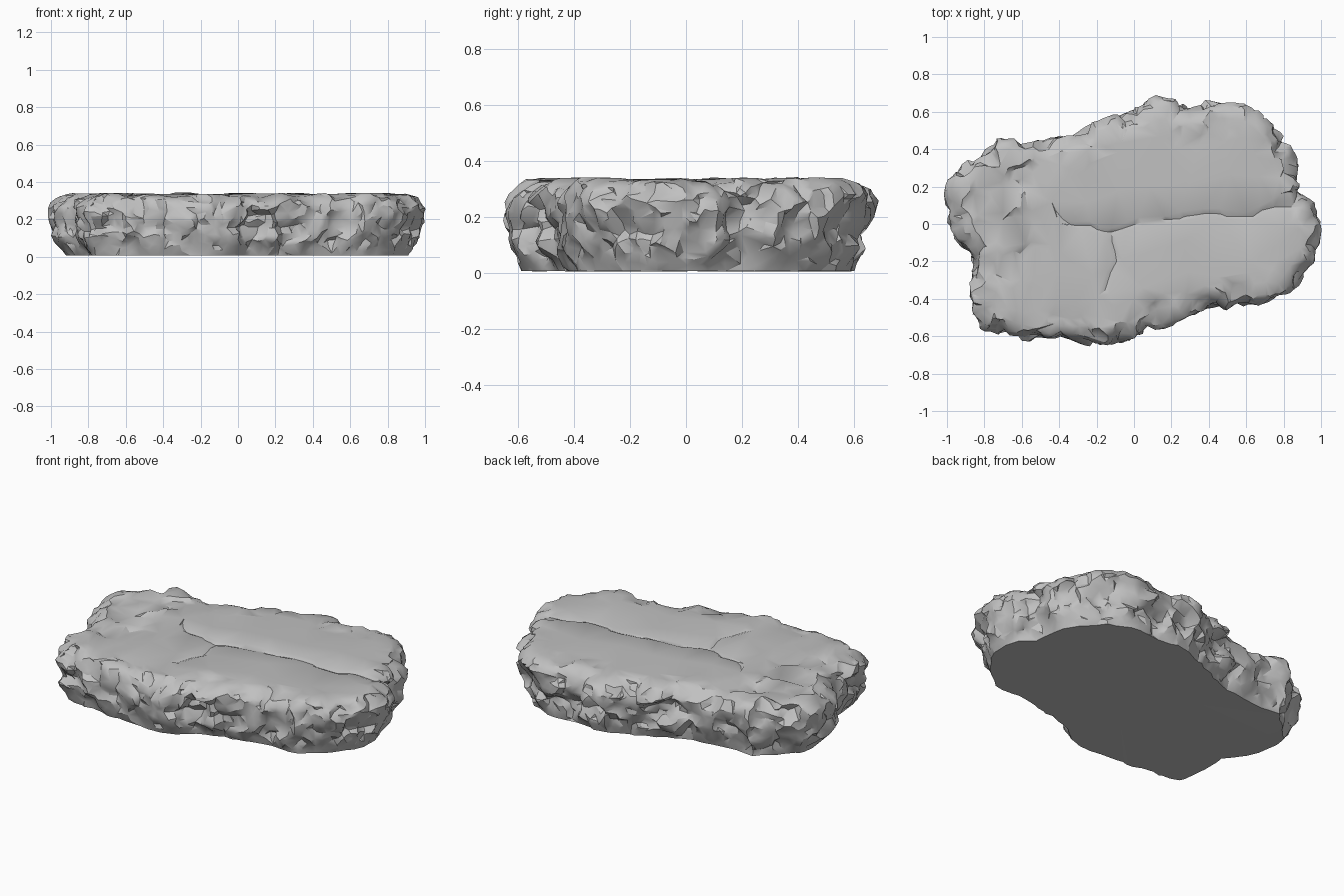
import bpy
import bmesh
from mathutils import Vector, noise

cube = bpy.data.objects.get("Cube")
if cube:
    bpy.data.objects.remove(cube, do_unlink=True)

# Plan outline of the slab, counter-clockwise
OUTLINE = [Vector(p) for p in (
    (1, -.02), (.97, .12), (.9, .18), (.87, .36), (.8, .49), (.67, .6), (.5, .66),
    (.3, .64), (.1, .66), (0, .62), (-.15, .55), (-.27, .5), (-.5, .43), (-.73, .46),
    (-.85, .37), (-.97, .25), (-1, .17), (-.98, -.03), (-.93, -.13), (-.87, -.22),
    (-.88, -.48), (-.8, -.59), (-.6, -.61), (-.36, -.64), (-.12, -.66), (0, -.62),
    (.1, -.55), (.35, -.48), (.5, -.44), (.68, -.45), (.85, -.33), (.97, -.2))]
# Height, inset, and extra inset of the two ends, for each ring up the side
BASE = .006
PROFILE = ((BASE, .06, .03), (.05, .042, .02), (.12, .018, 0), (.2, .006, 0),
           (.27, .006, 0), (.31, .027, .01), (.335, .07, .02))
# Long crack across the top, and the short ones beside it
LONG_CRACK = [Vector(p) for p in (
    (-.42, .08), (-.33, 0), (-.12, -.03), (.05, .02), (.3, .05), (.6, .06), (.95, .12))]
SIDE_CRACKS = [
    [Vector(p) for p in ((-.12, -.03), (-.1, -.2), (-.16, -.36))],
    [Vector(p) for p in ((.24, .55), (.22, .42))],
    [Vector(p) for p in ((-.62, .22), (-.56, .08))],
]


def clamp(v, low=0.0, high=1.0):
    return max(low, min(high, v))


def nearest(p, a, b):
    """Distance from p to the segment a-b, and the closest point."""
    d = b - a
    q = a + d * clamp((p - a).dot(d) / d.length_squared)
    return (p - q).length, q


def path_distance(p, path):
    return min((nearest(p, a, b) for a, b in zip(path, path[1:])), key=lambda t: t[0])


def border(p):
    """Distance to the outline and the outward direction there."""
    best = None
    for i, a in enumerate(OUTLINE):
        b = OUTLINE[(i + 1) % len(OUTLINE)]
        dist = nearest(p, a, b)[0]
        if best is None or dist < best[0]:
            best = (dist, Vector((b.y - a.y, a.x - b.x)).normalized())
    return best


def plane(q, centre):
    """Randomly raised and tilted plane belonging to one stone cell."""
    lift = noise.noise_vector(centre * 5.3)
    tilt = noise.noise_vector(centre * 3.7 + Vector((9, 4, 2)))
    return clamp(lift.x * 1.4 + tilt.dot(q - centre) * 1.6, -1, 1)


def chip(p, size, shift):
    """Broken-stone relief: tilted planes joined by sloping breaks."""
    q = p / size + Vector((shift, shift, shift))
    gaps, centres = noise.voronoi(q)
    own = .5 + .5 * clamp((gaps[1] - gaps[0]) / .25)
    return own * plane(q, centres[0]) + (1 - own) * plane(q, centres[1])


def inset_ring(amount, ends):
    count = len(OUTLINE)
    for i, p in enumerate(OUTLINE):
        t = OUTLINE[(i + 1) % count] - OUTLINE[i - 1]
        out = Vector((t.y, -t.x)).normalized()
        yield p - out * (amount + ends * abs(out.x))


def weather(co):
    """Move one point of the plain slab to its broken position."""
    flat = co.xy
    dist, out = border(flat)
    # Chipped sides, fading out at the base and towards the middle
    amount = .04 * chip(co, .12, 3) + .016 * chip(co, .065, 8) - .007
    # Ragged bedding seam at mid height
    seam = .16 + .05 * noise.noise(Vector((flat.x * 4, flat.y * 4, 1)))
    amount -= .02 * clamp(1 - abs(co.z - seam) / .04) * clamp(.4 + 2 * noise.noise(co * 5))
    side = clamp((.16 - dist) / .08) * (.3 + .7 * clamp(co.z / .08))
    flat = flat + out * amount * side
    z = co.z
    if z > .2:
        # Chipped rim, and rougher ground at the left end of the top
        upper = clamp((z - .2) / .1)
        rim = clamp((.22 - dist) / .14)
        rough = max(rim, .8 * clamp((-.45 - co.x) / .15))
        z += upper * rough * min(.006, .026 * chip(co, .14, 5) - .003)
        # Large flat plates, with the front one slightly lower
        wander = co.xy + .03 * noise.noise_vector(co * 7).xy
        crack, q = path_distance(wander, LONG_CRACK)
        if co.x > -.4 and wander.y < q.y:
            z -= .006 * upper * clamp(1 - crack / .3)
        z -= .01 * upper * clamp(1 - crack / .02)
        for path in SIDE_CRACKS:
            z -= .01 * upper * clamp(1 - path_distance(wander, path)[0] / .02)
        z += .003 * upper * noise.noise(co * 4)
    return Vector((flat.x, flat.y, BASE if co.z < BASE + .01 else z))


def bake(obj):
    """Replace the mesh by its modified result."""
    graph = bpy.context.evaluated_depsgraph_get()
    mesh = bpy.data.meshes.new_from_object(obj.evaluated_get(graph))
    obj.modifiers.clear()
    obj.data = mesh


# Plain slab lofted from inset rings
bm = bmesh.new()
rings = [[bm.verts.new((p.x, p.y, z)) for p in inset_ring(inset, ends)]
         for z, inset, ends in PROFILE]
for low, high in zip(rings, rings[1:]):
    for i in range(len(low)):
        j = (i + 1) % len(low)
        bm.faces.new((low[i], low[j], high[j], high[i]))
bm.faces.new(rings[0][::-1])
bm.faces.new(rings[-1])
bmesh.ops.triangulate(bm, faces=bm.faces[:])
mesh = bpy.data.meshes.new("rock_slab")
bm.to_mesh(mesh)
bm.free()
slab = bpy.data.objects.new("rock_slab", mesh)
bpy.context.collection.objects.link(slab)

# Even skin, broken surface, then coarse facets
remesh = slab.modifiers.new("even_skin", "REMESH")
remesh.mode = "VOXEL"
remesh.voxel_size = .016
bake(slab)
for v in slab.data.vertices:
    v.co = weather(v.co)
facets = slab.modifiers.new("facets", "DECIMATE")
facets.ratio = .09
bake(slab)

# Grey stone
stone = bpy.data.materials.new("grey_stone")
stone.use_nodes = True
grey = (.53, .53, .53, 1)
stone.diffuse_color = grey
stone.node_tree.nodes["Principled BSDF"].inputs["Base Color"].default_value = grey
slab.data.materials.clear()
slab.data.materials.append(stone)

bpy.ops.object.select_all(action="DESELECT")
slab.select_set(True)
bpy.context.view_layer.objects.active = slab
bpy.ops.object.shade_smooth_by_angle(angle=.55)
